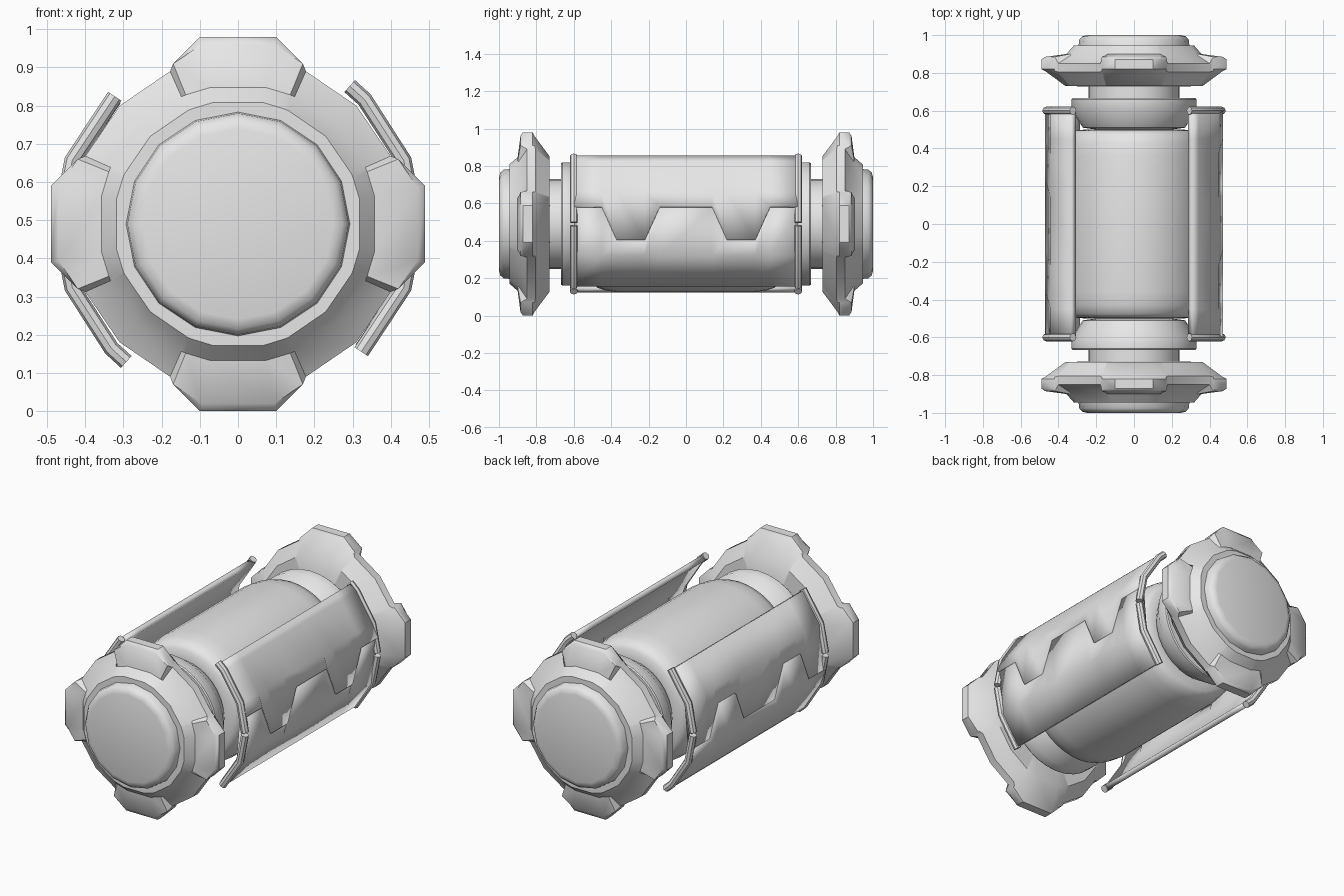
import bpy, bmesh
from math import sin, cos, pi, radians, hypot

cube = bpy.data.objects.get("Cube")
if cube:
    bpy.data.objects.remove(cube, do_unlink=True)

AXIS_Z = 0.49   # height of the long axis, which runs along y

grey = bpy.data.materials.new("light_grey")
grey.use_nodes = True
grey.diffuse_color = (0.8, 0.8, 0.8, 1)
grey.node_tree.nodes["Principled BSDF"].inputs["Base Color"].default_value = (0.8, 0.8, 0.8, 1)


def finish(obj, angle=35):
    obj.data.materials.append(grey)
    bpy.ops.object.select_all(action='DESELECT')
    obj.select_set(True)
    bpy.context.view_layer.objects.active = obj
    bpy.ops.object.shade_smooth_by_angle(angle=radians(angle))
    return obj


def make_object(name, bm):
    bmesh.ops.recalc_face_normals(bm, faces=bm.faces)
    mesh = bpy.data.meshes.new(name)
    bm.to_mesh(mesh)
    bm.free()
    obj = bpy.data.objects.new(name, mesh)
    bpy.context.collection.objects.link(obj)
    return obj


def loft(name, rings, mirrored=True, angle=35):
    """Skin closed rings of (x, y, z) points and cap both ends."""
    bm = bmesh.new()
    loops = [[bm.verts.new((x, y, z + AXIS_Z)) for x, y, z in ring] for ring in rings]
    n = len(loops[0])
    for a, b in zip(loops, loops[1:]):
        for i in range(n):
            j = (i + 1) % n
            bm.faces.new((a[i], a[j], b[j], b[i]))
    bm.faces.new(loops[0])
    bm.faces.new(loops[-1])
    obj = make_object(name, bm)
    if mirrored:
        obj.modifiers.new("both_ends", 'MIRROR').use_axis = (False, True, False)
    return finish(obj, angle)


def lathe(name, profile, sides, mirrored=True):
    turns = [2 * pi * i / sides for i in range(sides)]
    return loft(name, [[(r * cos(t), y, r * sin(t)) for t in turns] for r, y in profile], mirrored)


# Lugged end caps: four lugs around a rounded hub
QUARTER = [(.49, -.1), (.49, .1), (.42, .17), (.40, .178), (.31, .31), (.178, .40), (.17, .42)]
LUG = (True, True, True, False, False, False, True)


def cap_ring(limit, lug_y, hub_y):
    ring = []
    for q in range(4):
        for (x, z), is_lug in zip(QUARTER, LUG):
            for _ in range(q):
                x, z = -z, x
            k = min(1, limit / hypot(x, z))
            ring.append((x * k, lug_y if is_lug else hub_y, z * k))
    return ring


loft("end_cap", [cap_ring(*spec) for spec in (
    (.325, -.945, -.945), (.365, -.9, -.895), (.48, -.885, -.85), (.51, -.872, -.838),
    (.51, -.82, -.815), (.48, -.81, -.805), (.37, -.73, -.73), (.2, -.728, -.728))], angle=40)

# Round end plugs, necks and flared collars
lathe("end_plug", [(.25, -1), (.275, -.993), (.29, -.975), (.295, -.93)], 16)
lathe("neck", [(.24, -.74), (.24, -.65)], 32)
lathe("collar", [(.2, -.667), (.325, -.667), (.33, -.66), (.33, -.6), (.27, -.51), (.2, -.5)], 32)

# Central drum with rounded ends
half = [(.26, .5), (.315, .495), (.34, .475), (.355, .43), (.365, .36)]
lathe("core_drum", [(r, -y) for r, y in half] + half[::-1], 40, mirrored=False)

# Interlocking guard shells
HIGH, LOW = 11, -10.5     # seam angles in degrees
SEAM = [(-.6, HIGH), (-.45, HIGH), (-.37, LOW), (-.22, LOW), (-.14, HIGH),
        (.14, HIGH), (.22, LOW), (.37, LOW), (.45, HIGH), (.6, HIGH)]


def polar(r, degrees, y):
    t = radians(degrees)
    return (r * cos(t), y, r * sin(t) + AXIS_Z)


def shell(name, radius, angles, gap, turn):
    bm = bmesh.new()
    columns = [[bm.verts.new(polar(radius, a + turn, y)) for a in angles + [seam + gap]]
               for y, seam in SEAM]
    for a, b in zip(columns, columns[1:]):
        for i in range(len(angles)):
            bm.faces.new((a[i], a[i + 1], b[i + 1], b[i]))
    # Make every face point away from the long axis
    for f in bm.faces:
        f.normal_update()
        c = f.calc_center_median()
        if f.normal.x * c.x + f.normal.z * (c.z - AXIS_Z) < 0:
            f.normal_flip()
    mesh = bpy.data.meshes.new(name)
    bm.to_mesh(mesh)
    bm.free()
    obj = bpy.data.objects.new(name, mesh)
    bpy.context.collection.objects.link(obj)
    wall = obj.modifiers.new("wall", 'SOLIDIFY')
    wall.thickness = 0.032
    wall.offset = -1
    finish(obj, 30)


def bead(name, angles, y, turn):
    curve = bpy.data.curves.new(name, 'CURVE')
    curve.dimensions = '3D'
    curve.bevel_depth = 0.021
    curve.bevel_resolution = 2
    curve.use_fill_caps = True
    line = curve.splines.new('POLY')
    line.points.add(len(angles) - 1)
    for p, a in zip(line.points, angles):
        p.co = (*polar(0.465, a + turn, y), 1)
    obj = bpy.data.objects.new(name, curve)
    bpy.context.collection.objects.link(obj)
    bpy.ops.object.select_all(action='DESELECT')
    obj.select_set(True)
    bpy.context.view_layer.objects.active = obj
    bpy.ops.object.convert(target='MESH')
    finish(bpy.context.view_layer.objects.active, 40)


for side, turn in (("left", 0), ("right", 180)):
    shell(side + "_shell_upper" if turn == 0 else side + "_shell_lower",
          0.479, [50, 44.5, 21], 0.2, turn)
    shell(side + "_shell_lower" if turn == 0 else side + "_shell_upper",
          0.473, [-45, -21], -0.2, turn)
    # Rolled beads along both ends of each shell
    for end, y in (("front", -.6), ("back", .6)):
        bead(f"{side}_{end}_bead_a", [51, 44.5, 21, 1], y, turn)
        bead(f"{side}_{end}_bead_b", [-1, -21, -46], y, turn)
